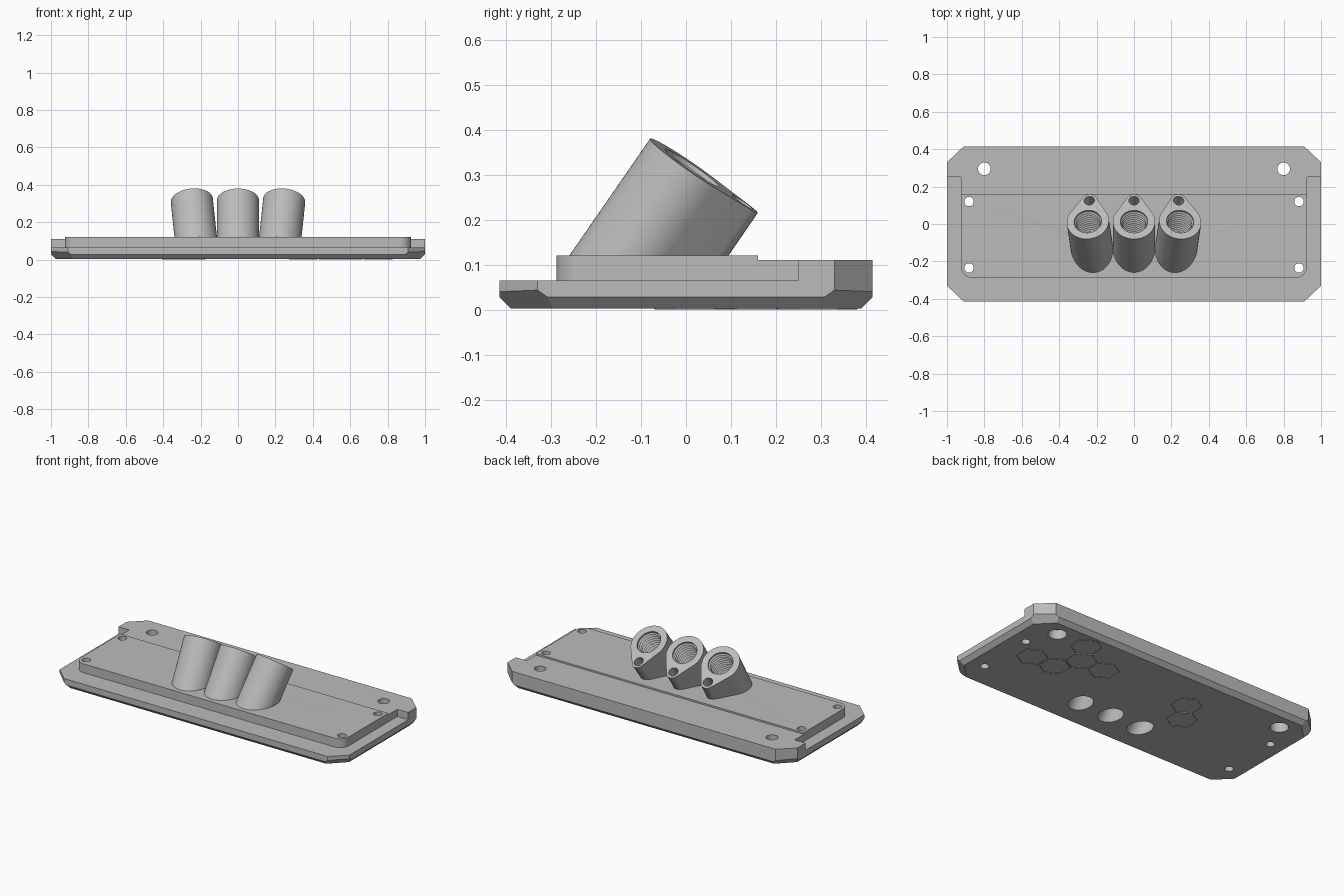
import bpy, bmesh, math
from mathutils import Matrix, Vector

if "Cube" in bpy.data.objects:
    bpy.data.objects.remove(bpy.data.objects["Cube"])

grey = bpy.data.materials.new("plastic_grey")
grey.use_nodes = True
COLOUR = (0.5, 0.5, 0.5, 1)
grey.diffuse_color = COLOUR
grey.node_tree.nodes["Principled BSDF"].inputs["Base Color"].default_value = COLOUR


def make(name, bm, matrix=None):
    bmesh.ops.recalc_face_normals(bm, faces=bm.faces)
    if matrix:
        bm.transform(matrix)
    mesh = bpy.data.meshes.new(name)
    bm.to_mesh(mesh)
    bm.free()
    mesh.materials.append(grey)
    obj = bpy.data.objects.new(name, mesh)
    bpy.context.scene.collection.objects.link(obj)
    return obj


def prism(outline, z0, z1):
    """Extrude a flat outline between two heights."""
    bm = bmesh.new()
    face = bm.faces.new([bm.verts.new((x, y, z0)) for x, y in outline])
    top = bmesh.ops.extrude_face_region(bm, geom=[face])["geom"]
    bmesh.ops.translate(bm, vec=(0, 0, z1 - z0),
                        verts=[v for v in top if isinstance(v, bmesh.types.BMVert)])
    return bm


def arc(cx, cy, r, a0, a1, n):
    return [(cx + r * math.cos(a0 + (a1 - a0) * i / n),
             cy + r * math.sin(a0 + (a1 - a0) * i / n)) for i in range(n + 1)]


def disc(cx, cy, r, n=32):
    return arc(cx, cy, r, 0, math.tau, n)[:-1]


def lathe(profile, n=48):
    """Closed solid of revolution about z from (radius, height) pairs."""
    bm = bmesh.new()
    rings = [[bm.verts.new((x, y, z)) for x, y in disc(0, 0, r, n)] for r, z in profile]
    for a, b in zip(rings, rings[1:]):
        for i in range(n):
            j = (i + 1) % n
            bm.faces.new((a[i], a[j], b[j], b[i]))
    bm.faces.new(rings[0])
    bm.faces.new(rings[-1])
    return bm


def slice_off(bm, point, normal):
    """Remove everything beyond a plane and cap the cut."""
    geom = bm.verts[:] + bm.edges[:] + bm.faces[:]
    cut = bmesh.ops.bisect_plane(bm, geom=geom, plane_co=point, plane_no=normal,
                                 clear_outer=True)["geom_cut"]
    bmesh.ops.holes_fill(bm, edges=[e for e in cut if isinstance(e, bmesh.types.BMEdge)])


def carve(obj, cutters):
    for c in cutters:
        c.hide_render = True
        mod = obj.modifiers.new("cut", "BOOLEAN")
        mod.operation, mod.solver, mod.object = "DIFFERENCE", "EXACT", c
    deps = bpy.context.evaluated_depsgraph_get()
    mesh = bpy.data.meshes.new_from_object(obj.evaluated_get(deps))
    obj.modifiers.clear()
    obj.data = mesh
    mesh.shade_smooth()
    mesh.set_sharp_from_angle(angle=math.radians(30))


# Base slab: clipped corners, bevelled underside
W, D, FLOOR, LEDGE, REAR, DECK = 1.0, 0.415, 0.003, 0.065, 0.11, 0.12
slab = prism([(-W, -D), (W, -D), (W, D), (-W, D)], FLOOR, DECK)
for sx in (-1, 1):
    for sy in (-1, 1):
        slice_off(slab, (sx * 0.91, sy * D, 0), Vector((sx * 0.085, sy * 0.09, 0)).normalized())
for s in (-1, 1):
    slice_off(slab, (s * W, 0, 0.028), Vector((s, 0, -1)).normalized())
    slice_off(slab, (0, s * D, 0.028), Vector((0, s, -1)).normalized())
for sx in (-1, 1):
    for sy in (-1, 1):
        slice_off(slab, (sx * 0.91, sy * D, 0.04), Vector((sx * 0.7, sy * 0.7, -1)).normalized())
base = make("base_plate", slab)

# Ledge around the raised deck, and the lower step at the rear
X, FRONT, R = 0.925, -0.288, 0.06
q = math.pi / 2
ledge = [(-1.1, 0.25), (-1.1, -0.6), (1.1, -0.6), (1.1, 0.25), (X, 0.25)]
ledge += arc(X - R, FRONT + R, R, 0, -q, 10)
ledge += arc(R - X, FRONT + R, R, -q, -2 * q, 10) + [(-X, 0.25)]
cutters = [make("ledge_cutter", prism(ledge, LEDGE, 0.3)),
           make("rear_cutter", prism([(-1.1, 0.16), (1.1, 0.16), (1.1, 0.6), (-1.1, 0.6)], REAR, 0.3))]

# Screw holes, with counterbores at the rear pair
for s in (-1, 1):
    for y in (0.12, -0.235):
        cutters.append(make("screw_cutter", prism(disc(s * 0.882, y, 0.025), -0.1, 0.3)))
    hole = lathe([(0.052, -0.1), (0.052, 0.06), (0.034, 0.06), (0.034, 0.3)])
    cutters.append(make("mount_cutter", hole, Matrix.Translation((s * 0.8, 0.295, 0))))

# Leaning tubes: teardrop section, threaded bore and a small blind hole
BIG, SMALL, REACH = 0.113, 0.04, 0.138
tangent = math.asin((BIG - SMALL) / REACH)
teardrop = arc(0, 0, BIG, math.pi - tangent, math.tau + tangent, 48)
teardrop += arc(0, REACH, SMALL, tangent, math.pi - tangent, 20)
thread = [(0.066, -0.6), (0.066, -0.22)]
for i in range(11):
    z = -0.21 + i * 0.019
    thread += [(0.064, z), (0.073, z + 0.0095)]
thread += [(0.073, 0.1)]

for side, label in ((-1, "right"), (0, "middle"), (1, "left")):
    place = (Matrix.Translation((side * 0.247, 0.013, 0.316))
             @ Matrix.Rotation(math.radians(side * 6.1), 4, "Y")
             @ Matrix.Rotation(math.radians(-34.5), 4, "X"))
    body = prism(teardrop, -0.6, 0)
    body.transform(place)
    slice_off(body, (0, 0, 0.09), (0, 0, -1))
    tube = make(label + "_tube", body)
    bore = make("bore_cutter", lathe(thread), place)
    pin = make("pin_cutter", prism(disc(0, REACH - 0.002, 0.028), -0.09, 0.1), place)
    carve(tube, [bore, pin])
    cutters.append(bore)
    bpy.data.objects.remove(pin)

carve(base, cutters)
for c in cutters:
    bpy.data.objects.remove(c)

# Thin hexagon outlines on the underside
for x, y in ((0.51, 0.157), (0.35, 0.157), (0.59, 0.293), (0.59, 0.02), (0.75, 0.02),
             (-0.25, 0.154), (-0.33, 0.018)):
    bm = bmesh.new()
    outline = arc(x, y, 0.088, q, q + math.tau, 6)[:-1]
    face = bm.faces.new([bm.verts.new((a, b, 0)) for a, b in outline])
    bmesh.ops.inset_individual(bm, faces=[face], thickness=0.013)
    bmesh.ops.delete(bm, geom=[face], context="FACES")
    top = bmesh.ops.extrude_face_region(bm, geom=bm.faces[:])["geom"]
    bmesh.ops.translate(bm, vec=(0, 0, FLOOR + 0.001),
                        verts=[v for v in top if isinstance(v, bmesh.types.BMVert)])
    make("hexagon_outline", bm)
